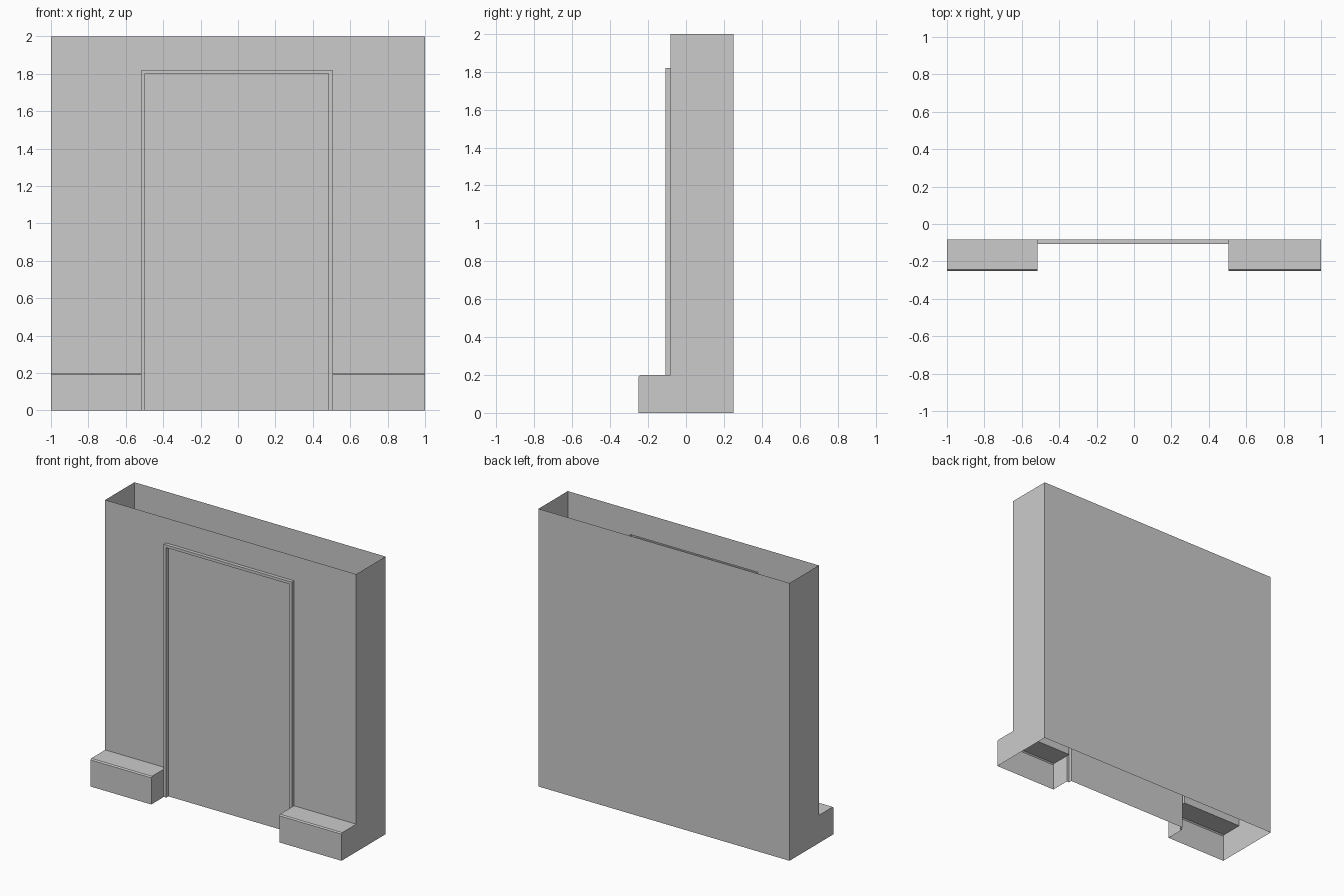
import bpy

if "Cube" in bpy.data.objects:
    bpy.data.objects.remove(bpy.data.objects["Cube"])

WALL_Y, TRIM_Y, BACK_Y, PLINTH_Y = -0.083, -0.108, 0.25, -0.25
PLINTH_H, BEVEL, H = 0.2, 0.008, 2.0
DOOR_X = -0.006                      # doorway sits slightly off centre
OUTER = (0.51, 1.82)                 # trim half width, height
INNER = (0.491, 1.80)


def make(name, lofts=(), polygons=()):
    """Object made of quad strips between point rows, plus single polygons."""
    verts, faces = [], []

    def add(points):
        start = len(verts)
        verts.extend(points)
        return list(range(start, len(verts)))

    for sections in lofts:
        rows = [add(s) for s in sections]
        for a, b in zip(rows, rows[1:]):
            for i in range(len(a) - 1):
                faces.append((a[i], b[i], b[i + 1], a[i + 1]))
    for poly in polygons:
        faces.append(add(poly))
    mesh = bpy.data.meshes.new(name)
    mesh.from_pydata(verts, [], faces)
    obj = bpy.data.objects.new(name, mesh)
    bpy.context.collection.objects.link(obj)
    return obj


def arch(size, y, z0, cx=DOOR_X):
    w, h = size
    return [(cx - w, y, z0), (cx - w, y, h), (cx + w, y, h), (cx + w, y, z0)]


def at_x(x, profile):
    return [(x, y, z) for y, z in profile]


# Front wall around the doorway, resting on the plinths
make("front_wall", [[arch((1, H), WALL_Y, PLINTH_H, 0),
                     arch(OUTER, WALL_Y, PLINTH_H)]])

# Raised, hollow door trim
make("door_trim", [
    [arch(OUTER, WALL_Y, PLINTH_H), arch(OUTER, TRIM_Y, PLINTH_H)],
    [arch(OUTER, TRIM_Y, 0), arch(INNER, TRIM_Y, 0), arch(INNER, WALL_Y, 0)]])

# Flat door panel
make("door_panel", polygons=[arch(INNER, WALL_Y, 0)[::-1]])

# Back wall
make("back_wall", polygons=[arch((1, H), BACK_Y, 0, 0)])

# Open-bottomed plinths and the side walls that follow their outline
step = [(PLINTH_Y, 0), (PLINTH_Y, PLINTH_H - BEVEL),
        (PLINTH_Y + BEVEL, PLINTH_H), (WALL_Y, PLINTH_H)]
side = [(BACK_Y, 0), (BACK_Y, H), (WALL_Y, H)] + step[::-1]
end = step[:3] + [(TRIM_Y, PLINTH_H), (TRIM_Y, 0)]
for label, s in (("left", -1), ("right", 1)):
    inner_x = DOOR_X + s * OUTER[0]
    x0, x1 = sorted((s, inner_x))
    make(label + "_plinth", [[at_x(x0, step), at_x(x1, step)]],
         [at_x(inner_x, end[::s])])
    make(label + "_side_wall", polygons=[at_x(s, side[::s])])
